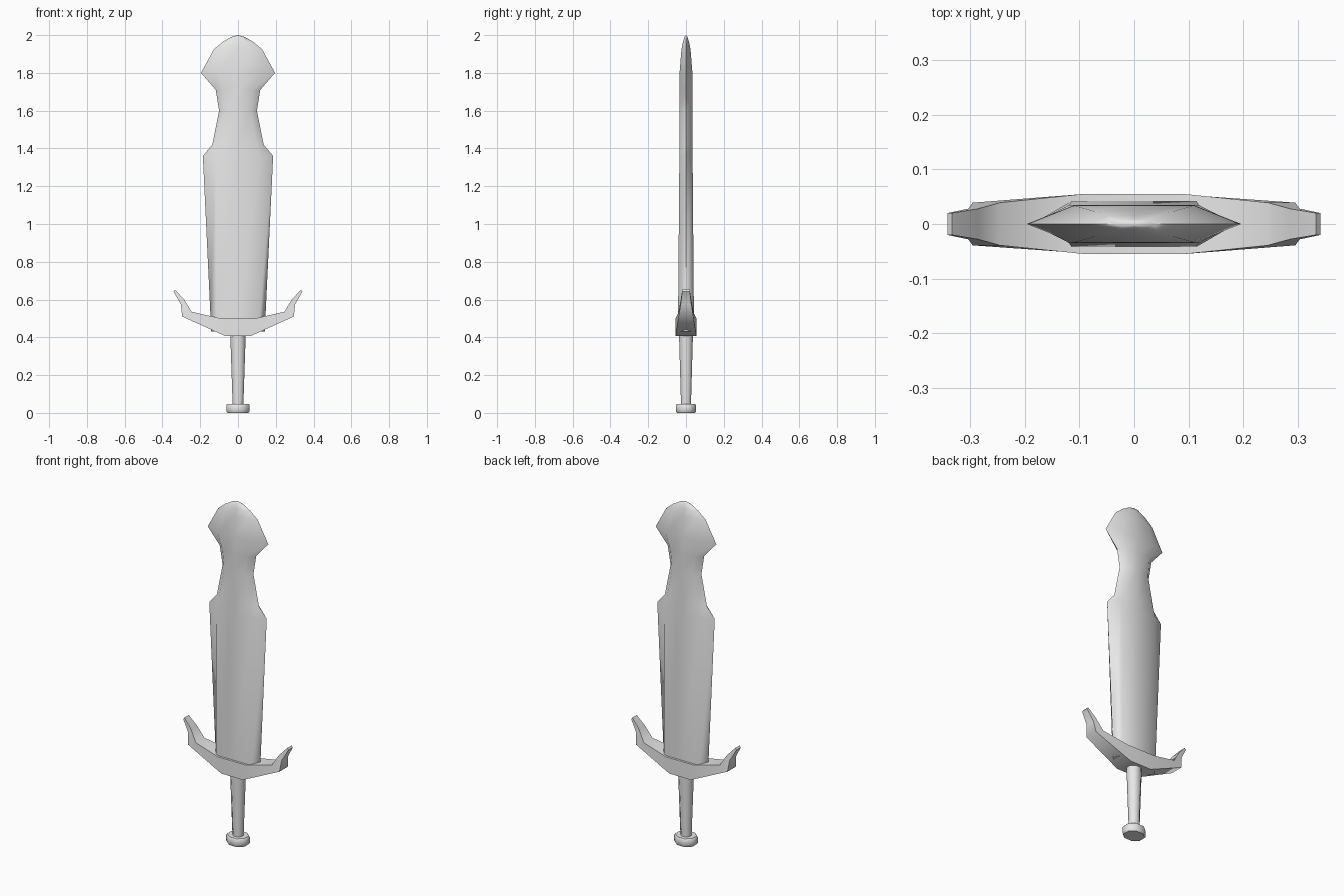
import bpy
import math

cube = bpy.data.objects.get("Cube")
if cube:
    bpy.data.objects.remove(cube, do_unlink=True)

steel = bpy.data.materials.new("plain grey")
steel.use_nodes = True
grey = (0.8, 0.8, 0.8, 1)
steel.diffuse_color = grey
steel.node_tree.nodes["Principled BSDF"].inputs["Base Color"].default_value = grey


def loft(name, rings, smooth_angle):
    """Skin a list of equally sized rings and cap both ends."""
    n = len(rings[0])
    verts = [p for ring in rings for p in ring]
    faces = [tuple(range(n)), tuple(range(len(verts) - n, len(verts)))]
    for r in range(len(rings) - 1):
        for i in range(n):
            j = (i + 1) % n
            faces.append((r * n + i, r * n + j, (r + 1) * n + j, (r + 1) * n + i))
    mesh = bpy.data.meshes.new(name)
    mesh.from_pydata(verts, [], faces)
    obj = bpy.data.objects.new(name, mesh)
    bpy.context.collection.objects.link(obj)
    mesh.materials.append(steel)
    bpy.ops.object.select_all(action="DESELECT")
    obj.select_set(True)
    bpy.context.view_layer.objects.active = obj
    bpy.ops.object.mode_set(mode="EDIT")
    bpy.ops.mesh.select_all(action="SELECT")
    bpy.ops.mesh.remove_doubles(threshold=0.0005)
    bpy.ops.mesh.normals_make_consistent(inside=False)
    bpy.ops.object.mode_set(mode="OBJECT")
    bpy.ops.object.shade_smooth_by_angle(angle=math.radians(smooth_angle))
    return obj


def oval(z, rx, ry, sides):
    turn = math.pi / sides
    k = 1 / math.cos(turn)
    return [(rx * k * math.cos(turn + i * math.tau / sides),
             ry * k * math.sin(turn + i * math.tau / sides), z) for i in range(sides)]


def blade_ring(z, edge, flat, thick):
    return [(edge, 0, z), (flat, thick, z), (0, thick, z), (-flat, thick, z),
            (-edge, 0, z), (-flat, -thick, z), (0, -thick, z), (flat, -thick, z)]


# Blade: height, half width, half width of the flat, half thickness
blade = [
    (0.43, 0.142, 0.112, 0.042),
    (0.50, 0.145, 0.114, 0.042),
    (1.36, 0.186, 0.118, 0.035),
    (1.42, 0.136, 0.100, 0.035),
    (1.60, 0.100, 0.066, 0.035),
    (1.71, 0.118, 0.076, 0.035),
    (1.80, 0.196, 0.110, 0.034),
    (1.925, 0.128, 0.075, 0.024),
    (1.965, 0.080, 0.046, 0.016),
    (1.99, 0.036, 0.020, 0.008),
    (2.0, 0.0, 0.0, 0.0),
]
loft("blade", [blade_ring(*row) for row in blade], 75)

# Crossguard: lower x, z, upper x, z, half depth, mirrored to the other arm
arm = [
    (0.07, 0.408, 0.09, 0.50, 0.055),
    (0.295, 0.51, 0.245, 0.535, 0.039),
    (0.303, 0.575, 0.285, 0.60, 0.028),
    (0.341, 0.642, 0.333, 0.652, 0.02),
]


def guard_ring(row, side):
    x0, z0, x1, z1, d = row
    return [(side * x0, -d, z0), (side * x0, d, z0),
            (side * x1, d, z1), (side * x1, -d, z1)]


loft("crossguard", [guard_ring(r, -1) for r in reversed(arm)]
     + [guard_ring(r, 1) for r in arm], 60)

# Grip and pommel
loft("grip", [oval(0.03, 0.028, 0.026, 8), oval(0.42, 0.041, 0.037, 8)], 60)
loft("pommel", [oval(0.0, 0.056, 0.048, 8), oval(0.008, 0.062, 0.053, 8),
                oval(0.04, 0.062, 0.053, 8), oval(0.048, 0.056, 0.048, 8)], 50)
